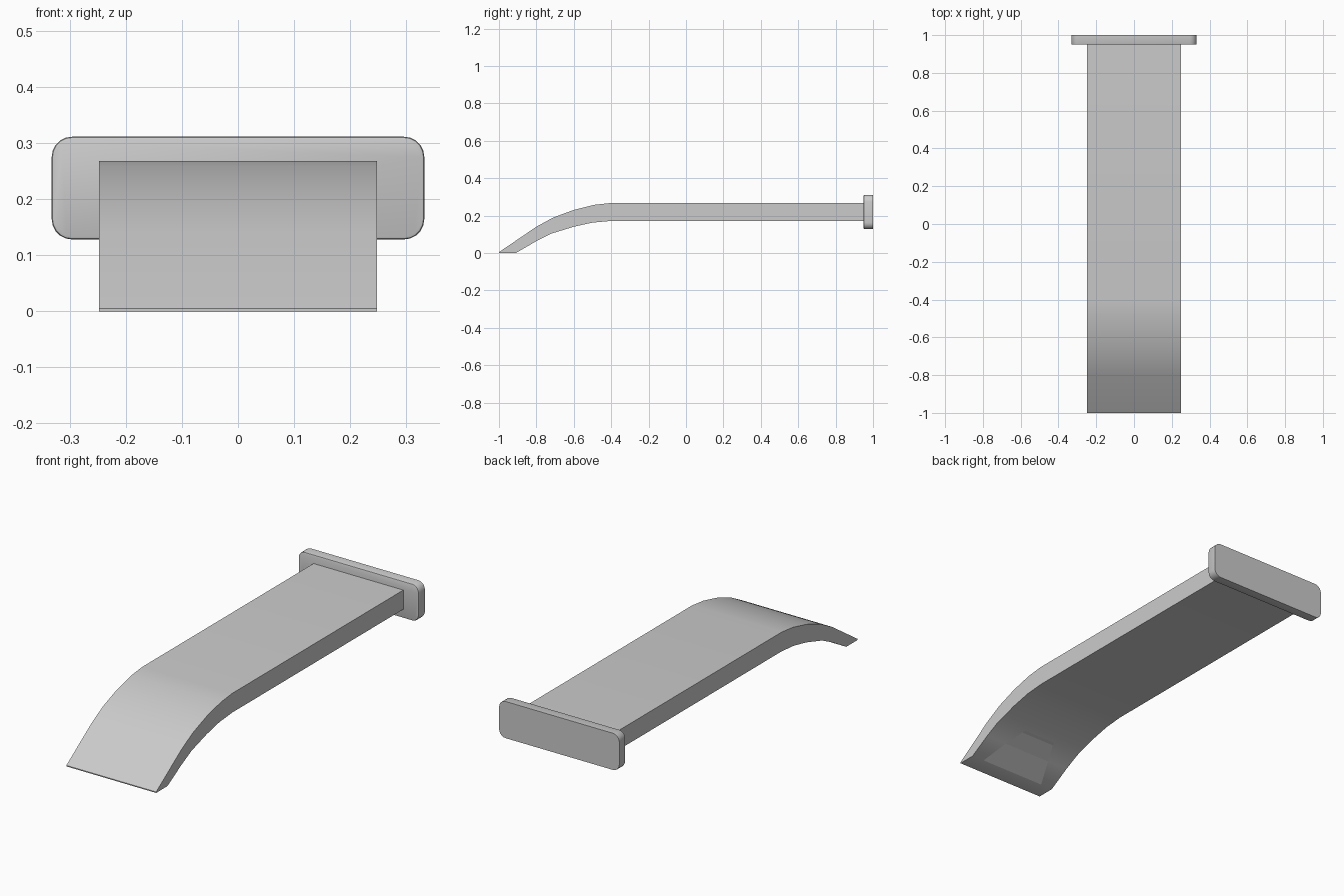
import bpy, bmesh

if "Cube" in bpy.data.objects:
    bpy.data.objects.remove(bpy.data.objects["Cube"])

steel = bpy.data.materials.new("satin grey metal")
steel.diffuse_color = (0.6, 0.6, 0.6, 1)
steel.use_nodes = True
steel.node_tree.nodes["Principled BSDF"].inputs["Base Color"].default_value = steel.diffuse_color


def extrude_outline(name, points, offset, bevel_test=None):
    """Extrude a closed 3D outline along an offset; bevel_test picks (edges, width, segments)."""
    bm = bmesh.new()
    face = bm.faces.new([bm.verts.new(p) for p in points])
    new = bmesh.ops.extrude_face_region(bm, geom=[face])["geom"]
    bmesh.ops.translate(bm, vec=offset, verts=[v for v in new if isinstance(v, bmesh.types.BMVert)])
    for test, width, segments in bevel_test or []:
        bmesh.ops.bevel(bm, geom=[e for e in bm.edges if test(e)], offset=width,
                        segments=segments, profile=0.5, affect='EDGES')
    bmesh.ops.recalc_face_normals(bm, faces=bm.faces)
    mesh = bpy.data.meshes.new(name)
    bm.to_mesh(mesh)
    bm.free()
    mesh.materials.append(steel)
    obj = bpy.data.objects.new(name, mesh)
    bpy.context.collection.objects.link(obj)
    bpy.ops.object.select_all(action='DESELECT')
    obj.select_set(True)
    bpy.context.view_layer.objects.active = obj
    bpy.ops.object.shade_smooth_by_angle(angle=0.55)
    return obj


# Spout: side profile (y, z) swept across the width
top = [(0.955, 0.268), (-0.40, 0.268), (-0.49, 0.258), (-0.60, 0.231),
       (-0.71, 0.19), (-0.80, 0.141), (-1.0, 0.005)]
under = [(-1.0, 0.0), (-0.91, 0.0), (-0.80, 0.064), (-0.72, 0.104), (-0.60, 0.141),
         (-0.50, 0.163), (-0.40, 0.172), (0.955, 0.172)]
extrude_outline("spout", [(-0.248, y, z) for y, z in top + under], (0.496, 0, 0))

# Wall plate: rounded corners, then a softened front rim
corners = [(-0.332, 0.128), (0.332, 0.128), (0.332, 0.311), (-0.332, 0.311)]
extrude_outline("wall_plate", [(x, 0.95, z) for x, z in corners], (0, 0.05, 0), [
    (lambda e: abs(e.verts[0].co.y - e.verts[1].co.y) > 0.01, 0.036, 5),
    (lambda e: all(v.co.y < 0.951 for v in e.verts), 0.005, 2),
])

# Water outlet: thin tapered panel lying on the curved underside
bm = bmesh.new()
rows = [(-0.908, 0.0, 0.18), (-0.80, 0.063, 0.133), (-0.72, 0.103, 0.095), (-0.705, 0.108, 0.09)]
pairs = [[bm.verts.new((s * w, y, z)) for s in (-1, 1)] for y, z, w in rows]
for a, b in zip(pairs, pairs[1:]):
    bm.faces.new((a[0], b[0], b[1], a[1]))
mesh = bpy.data.meshes.new("water_outlet")
bm.to_mesh(mesh)
bm.free()
mesh.materials.append(steel)
bpy.context.collection.objects.link(bpy.data.objects.new("water_outlet", mesh))
